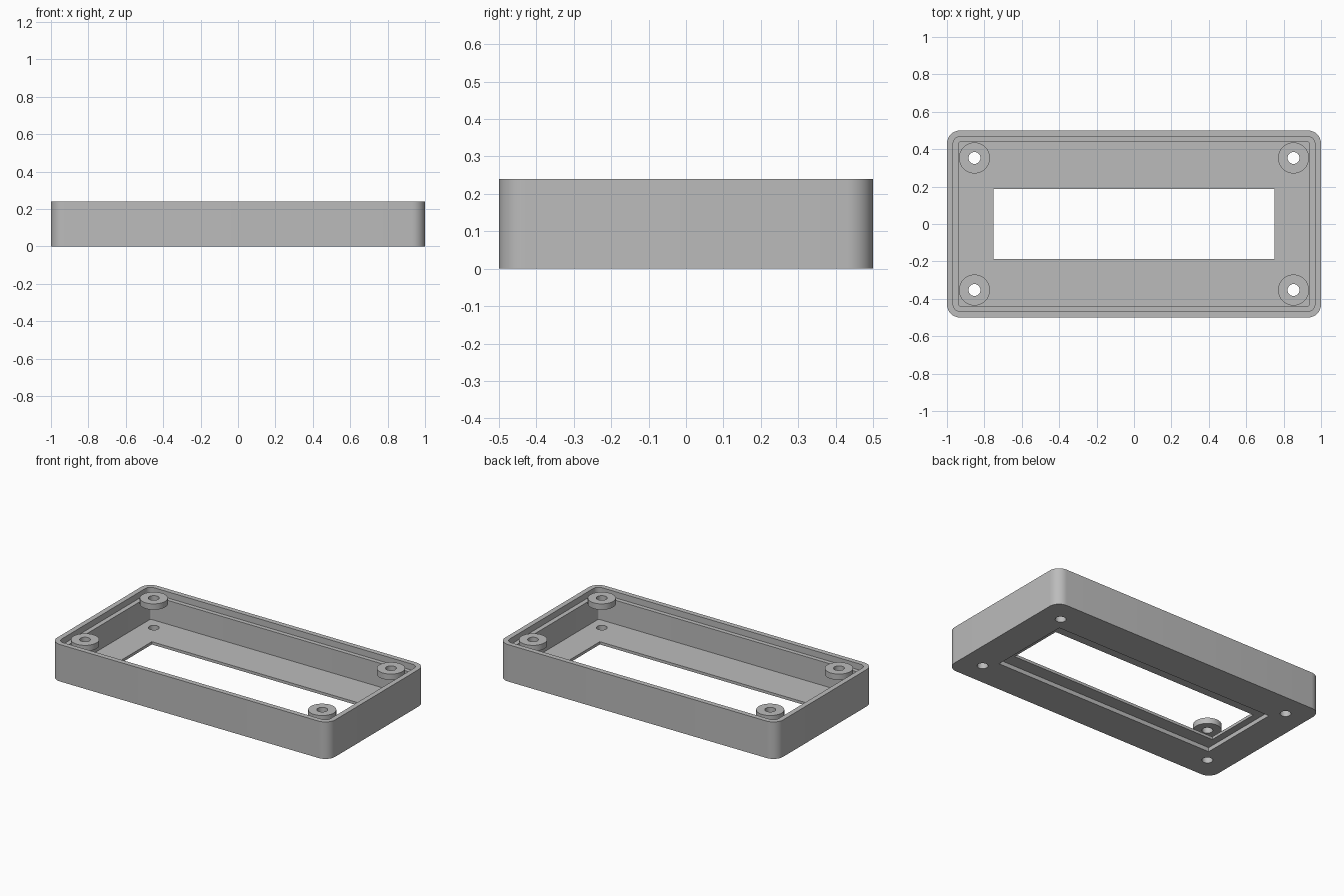
import bpy, bmesh, math

if "Cube" in bpy.data.objects:
    bpy.data.objects.remove(bpy.data.objects["Cube"], do_unlink=True)

grey = bpy.data.materials.new("grey plastic")
grey.use_nodes = True
colour = (0.5, 0.5, 0.5, 1)
grey.diffuse_color = colour
grey.node_tree.nodes["Principled BSDF"].inputs["Base Color"].default_value = colour


def rounded_loop(hx, hy, r, z, steps=8):
    """Rounded rectangle outline; a circle when hx = hy = r."""
    pts = []
    for i, (sx, sy) in enumerate([(1, 1), (-1, 1), (-1, -1), (1, -1)]):
        for k in range(steps + 1):
            a = math.pi / 2 * (i + k / steps)
            pts.append((sx * (hx - r) + r * math.cos(a),
                        sy * (hy - r) + r * math.sin(a), z))
    return pts


def skin(name, loops):
    """Join a closed ring of matching outlines into a solid."""
    bm = bmesh.new()
    rings = [[bm.verts.new(p) for p in rounded_loop(*l)] for l in loops]
    for a, b in zip(rings, rings[1:] + rings[:1]):
        for i in range(len(a)):
            j = (i + 1) % len(a)
            bm.faces.new((a[i], a[j], b[j], b[i]))
    bmesh.ops.remove_doubles(bm, verts=bm.verts, dist=1e-5)
    bmesh.ops.recalc_face_normals(bm, faces=bm.faces)
    mesh = bpy.data.meshes.new(name)
    bm.to_mesh(mesh)
    bm.free()
    mesh.materials.append(grey)
    obj = bpy.data.objects.new(name, mesh)
    bpy.context.collection.objects.link(obj)
    return obj


def activate(obj):
    bpy.ops.object.select_all(action="DESELECT")
    obj.select_set(True)
    bpy.context.view_layer.objects.active = obj


HEIGHT, LEDGE, FLOOR, RECESS = 0.24, 0.2, 0.045, 0.027
BOSS_R, HOLE_R = 0.083, 0.032
corners = [(sx * 0.853, sy * 0.353) for sx in (-1, 1) for sy in (-1, 1)]

# Frame: outer wall, stepped rim, floor, window and recess underneath
frame = skin("bezel_frame", [
    (1, 0.5, 0.07, 0),
    (1, 0.5, 0.07, HEIGHT),
    (0.967, 0.467, 0.037, HEIGHT),
    (0.967, 0.467, 0.037, LEDGE),
    (0.937, 0.439, 0.01, LEDGE),
    (0.937, 0.439, 0.01, FLOOR),
    (0.75, 0.186, 0, FLOOR),
    (0.75, 0.186, 0, RECESS),
    (0.795, 0.272, 0, RECESS),
    (0.795, 0.272, 0, 0),
])

# Screw holes through the floor
for x, y in corners:
    bpy.ops.mesh.primitive_cylinder_add(vertices=32, radius=HOLE_R, depth=0.15,
                                        location=(x, y, FLOOR / 2))
    cutter = bpy.context.object
    cutter.hide_render = True
    cut = frame.modifiers.new("hole", "BOOLEAN")
    cut.operation, cut.solver, cut.object = "DIFFERENCE", "EXACT", cutter
    activate(frame)
    bpy.ops.object.modifier_apply(modifier=cut.name)
    bpy.data.objects.remove(cutter, do_unlink=True)

# Washer-shaped mounting bosses near the rim
parts = [frame]
for x, y in corners:
    boss = skin("mounting_boss", [(r, r, r, z) for r, z in (
        (BOSS_R, LEDGE), (BOSS_R, HEIGHT - 0.002),
        (HOLE_R, HEIGHT - 0.002), (HOLE_R, LEDGE))])
    boss.location = (x, y, 0)
    parts.append(boss)

for obj in parts:
    activate(obj)
    bpy.ops.object.shade_smooth_by_angle(angle=math.radians(30))
